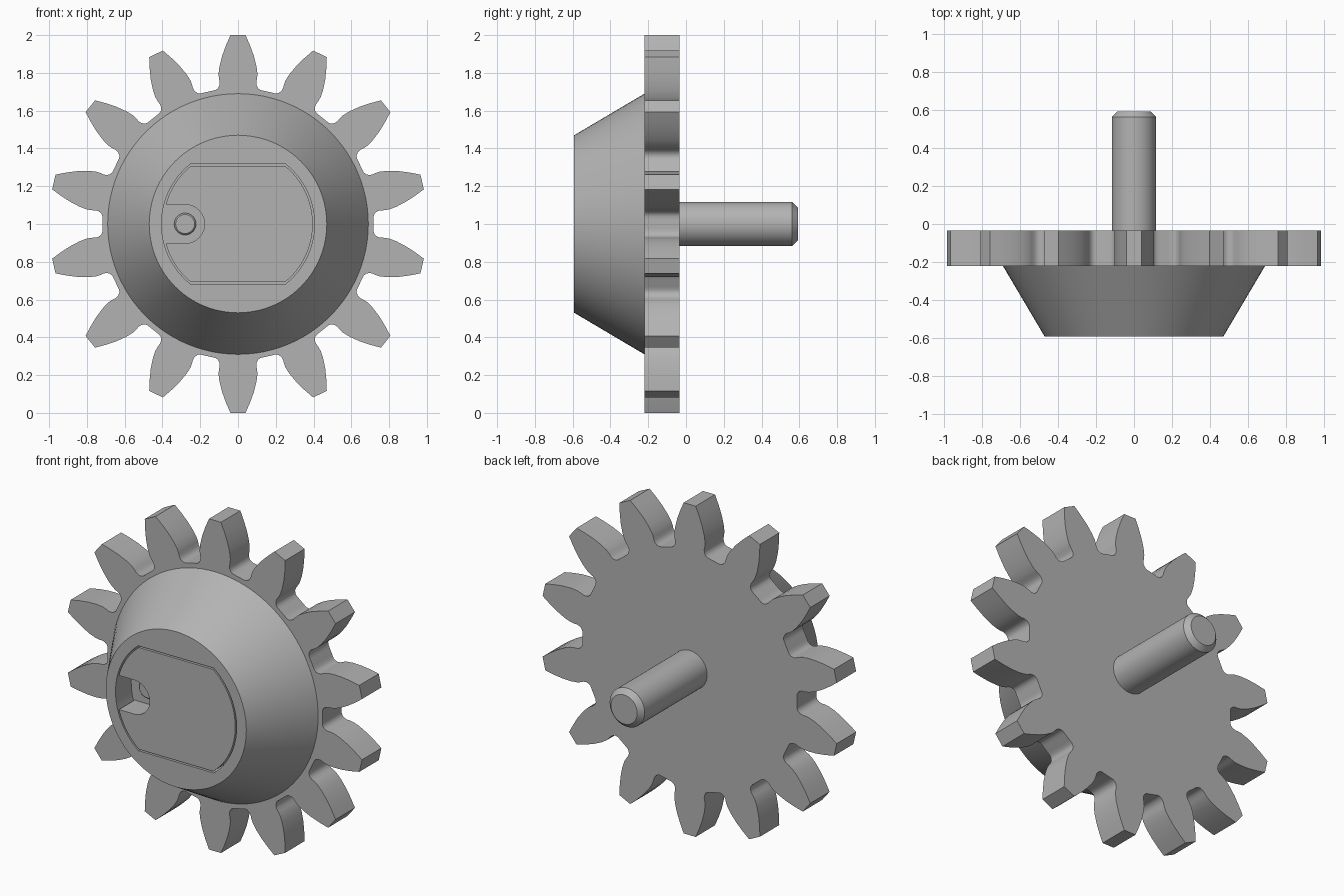
import bpy, bmesh
from math import sin, cos, tau, radians, sqrt, asin, pi

cube = bpy.data.objects.get("Cube")
if cube:
    bpy.data.objects.remove(cube, do_unlink=True)

grey = bpy.data.materials.new("machined grey")
grey.use_nodes = True
colour = (0.45, 0.45, 0.45, 1)
grey.diffuse_color = colour
grey.node_tree.nodes["Principled BSDF"].inputs["Base Color"].default_value = colour

AXIS_Z = 1.0
FACE_Y, GEAR_FRONT, GEAR_BACK = -0.592, -0.22, -0.035
FLOOR_Y = FACE_Y + 0.15


def arc(r, start, end, n, cx=0.0):
    """Points on an arc in the x-z plane, both ends included."""
    return [(cx + r * cos(start + (end - start) * i / n),
             r * sin(start + (end - start) * i / n)) for i in range(n + 1)]


def circle(r, n=64, cx=0.0):
    return arc(r, 0, tau, n, cx)[:-1]


def ring(bm, points, y):
    return [bm.verts.new((x, y, AXIS_Z + z)) for x, z in points]


def skin(bm, a, b):
    for i in range(len(a)):
        j = (i + 1) % len(a)
        bm.faces.new((a[i], a[j], b[j], b[i]))


def finish(bm, name, angle=35):
    bmesh.ops.recalc_face_normals(bm, faces=bm.faces[:])
    mesh = bpy.data.meshes.new(name)
    bm.to_mesh(mesh)
    bm.free()
    mesh.materials.append(grey)
    obj = bpy.data.objects.new(name, mesh)
    bpy.context.collection.objects.link(obj)
    bpy.ops.object.select_all(action='DESELECT')
    obj.select_set(True)
    bpy.context.view_layer.objects.active = obj
    bpy.ops.object.shade_smooth_by_angle(angle=radians(angle))


def loft(name, sections, angle=35):
    """Closed solid through (outline, y) sections."""
    bm = bmesh.new()
    rings = [ring(bm, pts, y) for pts, y in sections]
    for a, b in zip(rings, rings[1:]):
        skin(bm, a, b)
    bm.faces.new(rings[0])
    bm.faces.new(rings[-1])
    finish(bm, name, angle)


# Gear wheel: one half tooth, mirrored and repeated round the axis
TEETH = 14
half = [(0.04, 1.0), (0.064, 0.945), (0.084, 0.89), (0.098, 0.835),
        (0.103, 0.795), (0.101, 0.77), (0.097, 0.75), (0.099, 0.733),
        (0.107, 0.718), (0.12, 0.709), (0.138, 0.705)]
tooth = [(-x, r) for x, r in reversed(half)] + half
outline = []
for k in range(TEETH):
    a = tau * k / TEETH
    outline += [(x * cos(a) + r * sin(a), r * cos(a) - x * sin(a)) for x, r in tooth]
loft("gear_wheel", [(outline, GEAR_FRONT), (outline, GEAR_BACK)], 38)

# Shaft with chamfered end
loft("shaft", [(circle(0.117), GEAR_BACK - 0.02), (circle(0.117), 0.562),
               (circle(0.088), 0.592)])


# Round outline with flat top and bottom
def flatted(r, flat):
    t = asin(flat / r)
    return arc(r, -t, t, 24) + arc(r, pi - t, pi + t, 24)


# Tapered hub with a flat-sided recess in its front face
bm = bmesh.new()
base = ring(bm, circle(0.69, 96), GEAR_FRONT)
front = ring(bm, circle(0.47, 96), FACE_Y)
mouth = ring(bm, flatted(0.405, 0.317), FACE_Y)
floor = ring(bm, flatted(0.405, 0.317), FLOOR_Y)
skin(bm, base, front)
skin(bm, mouth, floor)
bm.faces.new(base)
bm.faces.new(floor)
rim = [bm.edges.get((loop[i - 1], loop[i])) for loop in (front, mouth)
       for i in range(len(loop))]
bmesh.ops.triangle_fill(bm, edges=rim, use_beauty=True)
finish(bm, "hub")

# Insert plate with a round-ended slot open to one side
R, FLAT, SLOT = 0.396, 0.308, 0.103
t, s = asin(FLAT / R), asin(SLOT / R)
plate = (arc(R, -t, t, 24) + arc(R, pi - t, pi - s, 10)
         + arc(SLOT, pi / 2, -pi / 2, 20, cx=-0.28)
         + arc(R, pi + s, pi + t, 10))
loft("insert_plate", [(plate, FACE_Y), (plate, FLOOR_Y + 0.005)], 30)

# Small chamfered pin in the slot
loft("slot_pin", [(circle(0.05, 32, -0.28), FLOOR_Y - 0.03),
                  (circle(0.058, 32, -0.28), FLOOR_Y - 0.022),
                  (circle(0.058, 32, -0.28), FLOOR_Y + 0.01)])
